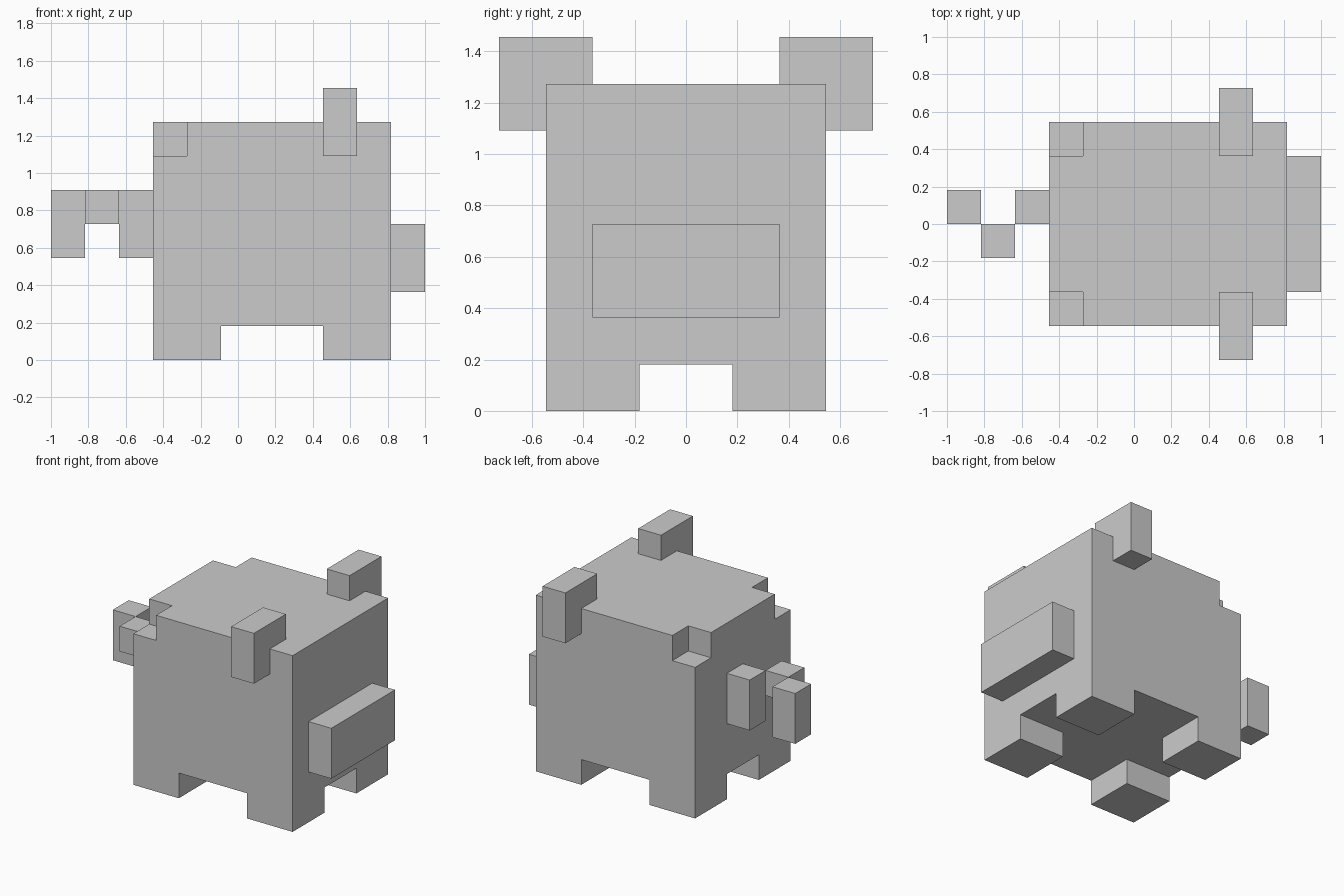
import bpy, bmesh
from mathutils import Vector

if "Cube" in bpy.data.objects:
    bpy.data.objects.remove(bpy.data.objects["Cube"])

U = 2 / 11  # one block of the model's cubic grid


def box(name, lo, hi):
    """Box between two corners given in grid blocks."""
    lo, hi = Vector(lo) * U, Vector(hi) * U
    size, mid = hi - lo, (lo + hi) / 2
    bm = bmesh.new()
    bmesh.ops.create_cube(bm, size=1)
    bmesh.ops.scale(bm, vec=size, verts=bm.verts)
    mesh = bpy.data.meshes.new(name)
    bm.to_mesh(mesh)
    bm.free()
    obj = bpy.data.objects.new(name, mesh)
    obj.location = mid
    bpy.context.collection.objects.link(obj)
    return obj


def pair(name, lo, hi):
    """The same box on both sides of the y = 0 plane."""
    (x0, y0, z0), (x1, y1, z1) = lo, hi
    return [box(name + "_left", lo, hi),
            box(name + "_right", (x0, -y1, z0), (x1, -y0, z1))]


# Body, with a block notched out of each upper rear corner
body = box("body", (-2.5, -3, 1), (4.5, 3, 7))
for cutter in pair("notch_cutter", (-3.5, 2, 6), (-1.5, 4, 8)):
    mod = body.modifiers.new("notch", 'BOOLEAN')
    mod.operation = 'DIFFERENCE'
    mod.solver = 'EXACT'
    mod.object = cutter
    cutter.hide_render = True
    cutter.hide_set(True)

# Four stubby legs
pair("rear_leg", (-2.5, 1, 0), (-0.5, 3, 1))
pair("front_leg", (2.5, 1, 0), (4.5, 3, 1))

# Ears straddling the upper edges, and the snout
pair("ear", (2.5, 2, 6), (3.5, 4, 8))
box("snout", (4.5, -2, 2), (5.5, 2, 4))

# Curly tail in three steps
box("tail_base", (-3.5, 0, 3), (-2.5, 1, 5))
box("tail_middle", (-4.5, -1, 4), (-3.5, 0, 5))
box("tail_tip", (-5.5, 0, 3), (-4.5, 1, 5))
